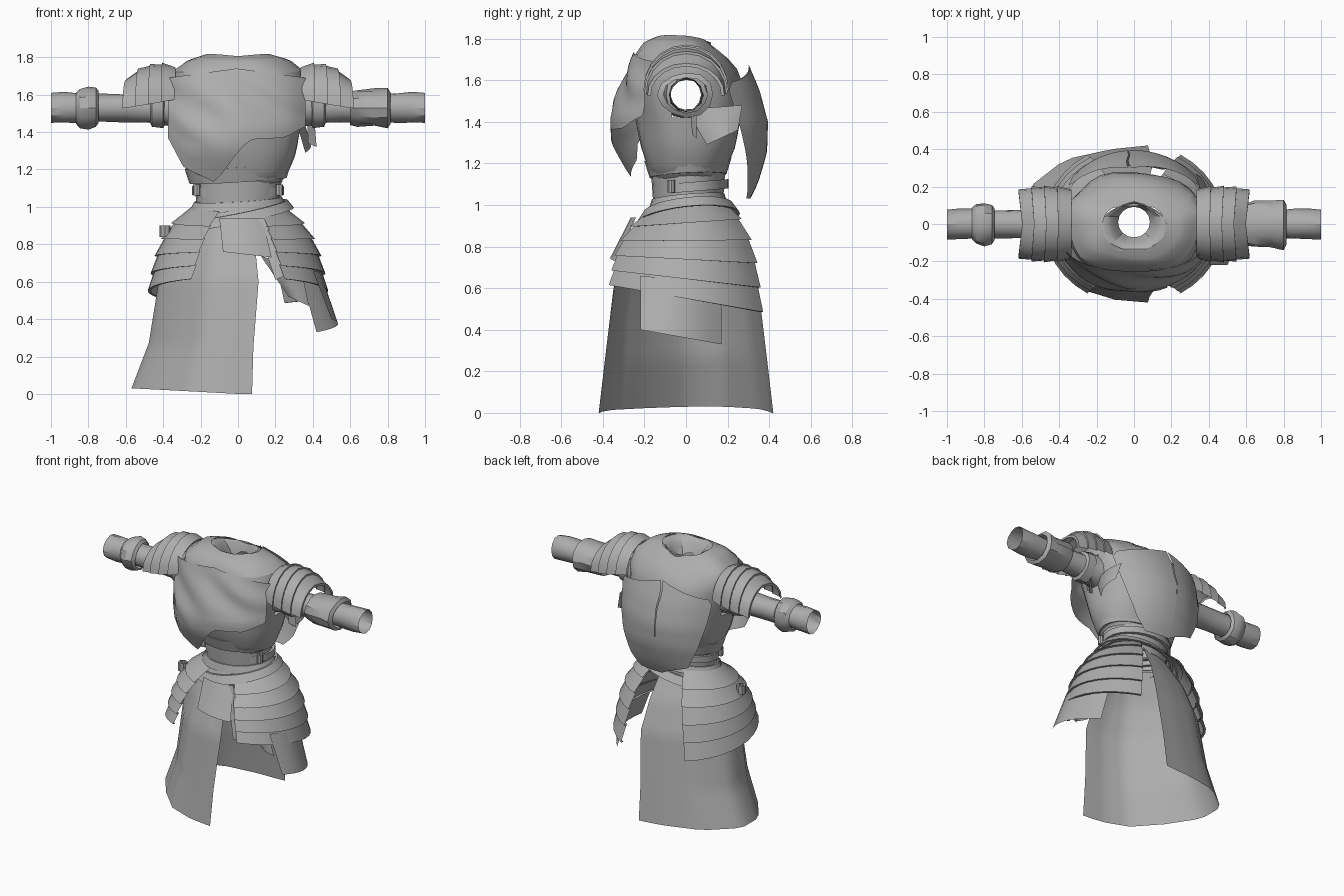
import bpy, bmesh, math
from math import sin, cos, pi, radians, hypot, sqrt

if "Cube" in bpy.data.objects:
    bpy.data.objects.remove(bpy.data.objects["Cube"])

grey = bpy.data.materials.new("worn_grey")
grey.diffuse_color = (0.42, 0.42, 0.42, 1)
grey.use_nodes = True
grey.node_tree.nodes["Principled BSDF"].inputs["Base Color"].default_value = grey.diffuse_color


def tab(rows, t):
    """Linear lookup in rows (t, a, b, ...) sorted by t."""
    if t <= rows[0][0]:
        return rows[0][1:]
    for p, q in zip(rows, rows[1:]):
        if t <= q[0]:
            k = (t - p[0]) / (q[0] - p[0])
            return [a + (b - a) * k for a, b in zip(p[1:], q[1:])]
    return rows[-1][1:]


def surf(name, f, nu, nv, closed=False, hole=None, angle=35):
    """Grid surface from f(u, v), optionally closed in u or pierced."""
    bm = bmesh.new()
    cols = nu if closed else nu + 1
    g = [[bm.verts.new(f(i / nu, j / nv)) for i in range(cols)] for j in range(nv + 1)]
    for j in range(nv):
        for i in range(nu):
            k = (i + 1) % cols
            bm.faces.new((g[j][i], g[j][k], g[j + 1][k], g[j + 1][i]))
    if hole:
        bad = [fc for fc in bm.faces if hole(fc.calc_center_median())]
        bmesh.ops.delete(bm, geom=bad, context='FACES')
    bmesh.ops.recalc_face_normals(bm, faces=bm.faces)
    me = bpy.data.meshes.new(name)
    bm.to_mesh(me)
    bm.free()
    me.shade_smooth()
    me.set_sharp_from_angle(angle=radians(angle))
    me.materials.append(grey)
    ob = bpy.data.objects.new(name, me)
    bpy.context.collection.objects.link(ob)
    return ob


def quad(name, a, b, c, d, bulge=(0, 0, 0), n=6):
    """Bent sheet: a, b along the top, d, c along the bottom."""
    def f(u, v):
        w = 4 * u * (1 - u)
        return [(a[i] * (1 - u) + b[i] * u) * (1 - v) + (d[i] * (1 - u) + c[i] * u) * v
                + bulge[i] * w for i in range(3)]
    return surf(name, f, n, 4)


# Torso shell with heavy shoulder folds and armholes
TORSO = [(0, 1.12, .21, -.15, .16), (.12, 1.17, .26, -.18, .19), (.26, 1.28, .305, -.215, .24),
         (.4, 1.42, .335, -.24, .27), (.52, 1.54, .36, -.26, .28), (.64, 1.65, .375, -.27, .245),
         (.75, 1.72, .355, -.25, .19), (.86, 1.78, .27, -.20, .12), (1, 1.80, .17, -.14, .10)]


def torso(u, v):
    a = 2 * pi * u
    z, rx, yf, yb = tab(TORSO, v)
    ca, sa = cos(a), sin(a)
    fold = 1 + .028 * sin(5 * a + 9 * v) * min(1, v * 2)
    x = rx * math.copysign(abs(ca) ** .85, ca) * fold
    y = (yb if sa > 0 else -yf) * math.copysign(abs(sa) ** .85, sa) * fold
    if v > .6:
        z += (.02 * abs(ca) - .012 * sa) * (v - .6) / .4 + .012 * sin(7 * a + 14 * v) * (1 - v) - .006
    return x, y, z


surf("torso", torso, 28, 20, True, angle=28,
     hole=lambda c: abs(c.x) > .24 and hypot(c.y, c.z - 1.53) < .10)


# Cowl sinking from the shoulders into the narrow neck opening
def cowl(u, v):
    a = 2 * pi * u
    r = .185 - .10 * v + .010 * sin(5 * a) * (1 - v)
    z = 1.787 + .014 * sin(pi * v) - .075 * v * v + (.018 * abs(cos(a)) - .015 * sin(a)) * (1 - v)
    return r * cos(a), .01 * v - .02 * (1 - v) + r * (.72 + .24 * v) * sin(a), z + .012 * sin(4 * a + 1) * v


surf("cowl", cowl, 16, 5, True, angle=25)

# Draped cloth over the chest ending in an off-centre point
HEM = [(-.38, 1.38), (-.29, 1.21), (-.12, 1.13), (-.02, 1.27), (.06, 1.36), (.25, 1.37), (.36, 1.43)]
CHEST = [(1.12, .27), (1.3, .36), (1.42, .365), (1.6, .305), (1.74, .25)]


def drape(u, v):
    x = -.375 + .735 * u
    top = 1.74 - .05 * abs(2 * u - 1)
    z = top + (tab(HEM, x)[0] - top) * v
    y = -tab(CHEST, z)[0] * sqrt(1 - (x / .44) ** 2)
    return x, y + .014 * sin(16 * x + 24 * z) * sin(pi * min(1, 1.3 * v)), z


surf("chest_drape", drape, 18, 14, angle=28)

# Back shield, two halves parted by a jagged crack at the top
BACK = [(1.03, .31, .15), (1.1, .345, .22), (1.25, .39, .29), (1.4, .395, .33),
        (1.55, .355, .35), (1.68, .30, .28)]
for s, side in ((-1, "left"), (1, "right")):
    def shield(u, v, s=s):
        z = 1.03 + .04 * (1 - s) * (1 - v) * u + (.58 + (.07 - .09 * u)) * v
        y, w = tab(BACK, z)
        crack = -.03 + (.014 * sin(20 * v) + s * .010) * max(0, v - .4)
        x = crack + (s * w - crack) * u
        return x, y * sqrt(1 - (x / .43) ** 2), z
    surf("back_shield_" + side, shield, 7, 14)


# Waist, belt and slanted sash
def hoop(name, z0, z1, r0, r1, cy=.01, tilt=(0, 0), lip=.014, n=24):
    """Oval strap with folded-in upper and lower lips."""
    def f(u, v):
        a = 2 * pi * u
        k = min(1, max(0, 3 * v - 1))
        o = -lip if v in (0, 1) else 0
        x = (r0[0] + (r1[0] - r0[0]) * k + o) * cos(a)
        y = (r0[1] + (r1[1] - r0[1]) * k + o) * sin(a)
        return x, y + cy, z0 + (z1 - z0) * k + tilt[0] * x + tilt[1] * y
    return surf(name, f, n, 3, True)


hoop("waist", .97, 1.18, (.22, .165), (.235, .18), lip=0.002)
hoop("corset_hem", 1.14, 1.22, (.26, .185), (.285, .21), tilt=(.06, .05))
hoop("belt", 1.065, 1.11, (.245, .18), (.245, .18), cy=.025, tilt=(0, .08), lip=.02)
hoop("sash", .935, .985, (.30, .25), (.265, .215), tilt=(.2, .10))
hoop("sash_wrap", .99, 1.04, (.26, .19), (.235, .175), tilt=(.06, .08))
for s, side in ((-1, "left"), (1, "right")):
    hoop("belt_loop_" + side, 1.06, 1.12, (.02, .018), (.02, .018), 0, n=8).location = (s * .22, -.07, 0)

# Half skirt wrapping the left side, drawn as a plan outline scaled by height
PLAN = [(0, .075, -.42), (.16, -.10, -.405), (.28, -.26, -.355), (.4, -.41, -.20), (.5, -.545, .0),
        (.62, -.545, .19), (.74, -.36, .345), (.86, -.12, .40), (1, .075, .42)]
SKIRT = [(0, 1, 1, 0), (.25, .83, .93, .02), (.6, .73, .83, .055), (.8, .60, .66, .045), (1, .36, .39, .04)]


def skirt(u, v):
    x, y = tab(PLAN, u)
    sx, sy, dx = tab(SKIRT, v)
    y += .07 * min(0, x) * (1 if y < .2 else .4) * max(0, v - .2)
    side = max(0, -x / .545)
    return x * (sx + .045 * side) + dx * (1 - side), y * sy, v + .03 * side * (1 - v)


surf("half_skirt", skirt, 25, 20, angle=45)

# Banded hip guards, each band with a turned-in lower lip
HIP = [(0, 1.0, .25, .19), (.25, .90, .36, .30), (.5, .79, .42, .365), (.75, .67, .45, .395), (1, .55, .47, .42)]
for s, side in ((-1, "left"), (1, "right")):
    for k in range(5):
        def band(u, v, s=s, k=k):
            w = min(1, 2 * v)
            t = (k + w * 1.1) / 5.1
            z, rx, ry = tab(HIP, t)
            a = radians((66 - 7 * t) * (2 * u - 1))
            o = .016 * w - .003 - (.018 if v == 1 else 0)
            return s * (rx + o) * cos(a), (ry + o) * sin(a), z + (.14 - .32 * t) * ry * sin(a)
        surf(f"hip_band_{side}_{k + 1}", band, 12, 2)

# Front apron, straps and hanging cloth on the right hip
quad("apron", (-.10, -.24, .94), (.13, -.24, .94), (.18, -.34, .73), (-.08, -.34, .76), (0, -.025, 0))
quad("apron_strap", (.09, -.25, .94), (.14, -.25, .94), (.27, -.34, .64), (.20, -.34, .61))
quad("hip_cloth", (.40, -.22, .66), (.34, .17, .62), (.42, .17, .33), (.50, -.22, .40), (.07, 0, 0), 8)
quad("inner_cloth", (.12, -.20, .74), (.34, -.16, .66), (.38, -.14, .47), (.27, -.14, .52), (0, -.02, 0))
hoop("hip_toggle", .84, .90, (.03, .03), (.03, .03), 0, n=8).location = (-.39, -.06, 0)

# Torn cloth below the right arm
quad("arm_rag", (.31, .0, 1.46), (.33, .27, 1.48), (.36, .25, 1.36), (.36, .10, 1.29), (.03, 0, 0))
quad("rag_strip", (.37, .02, 1.46), (.41, .05, 1.45), (.42, .05, 1.32), (.375, .03, 1.34))


# Sleeve tubes along x, slightly crumpled
def tube(name, s, rows, squash=1.0, n=12):
    def f(u, v):
        x, r = tab([(i / (len(rows) - 1),) + q for i, q in enumerate(rows)], v)
        a = 2 * pi * u
        r *= 1 + .045 * sin(3 * a + 30 * x)
        return s * x, r * squash * cos(a), 1.53 + r * sin(a)
    return surf(name, f, n, len(rows) - 1, True, angle=32)


CUFF = ((.39, .085), (.40, .105), (.46, .10), (.47, .08))
for s, side in ((-1, "left"), (1, "right")):
    tube("sleeve_" + side, s, ((.28, .115), (.36, .10), (.48, .08), (.62, .075), (.76, .075), (.86, .08), (.93, .082), (1, .08)))
    tube("arm_ring_" + side, s, CUFF)
tube("wrist_knot", -1, ((.745, .085), (.76, .105), (.80, .115), (.845, .105), (.865, .085)))
tube("forearm_cuff", 1, ((.60, .09), (.64, .098), (.73, .10), (.80, .108), (.815, .085)), 1.25)

# Arched shoulder bands with turned-in outer lips
ARCH = [(.33, 1.745, .185), (.43, 1.765, .195), (.50, 1.75, .195), (.56, 1.725, .19), (.62, 1.67, .175)]
for s, side in ((-1, "left"), (1, "right")):
    for k in range(4):
        def plate(u, v, s=s, k=k):
            w = min(1, 2 * v)
            x = .335 + .069 * (k + w * 1.1)
            top, half = tab(ARCH, x)
            a = radians(92) * (2 * u - 1)
            o = .010 * w - (.016 if v == 1 else 0)
            base = 1.58 - .012 * (k + w)
            return (s * (x + .02 * (abs(sin(a)) - 1) * (k + w) / 4), (half + o) * sin(a),
                    base + (top + o - base) * cos(a))
        surf(f"shoulder_band_{side}_{k + 1}", plate, 10, 2)
